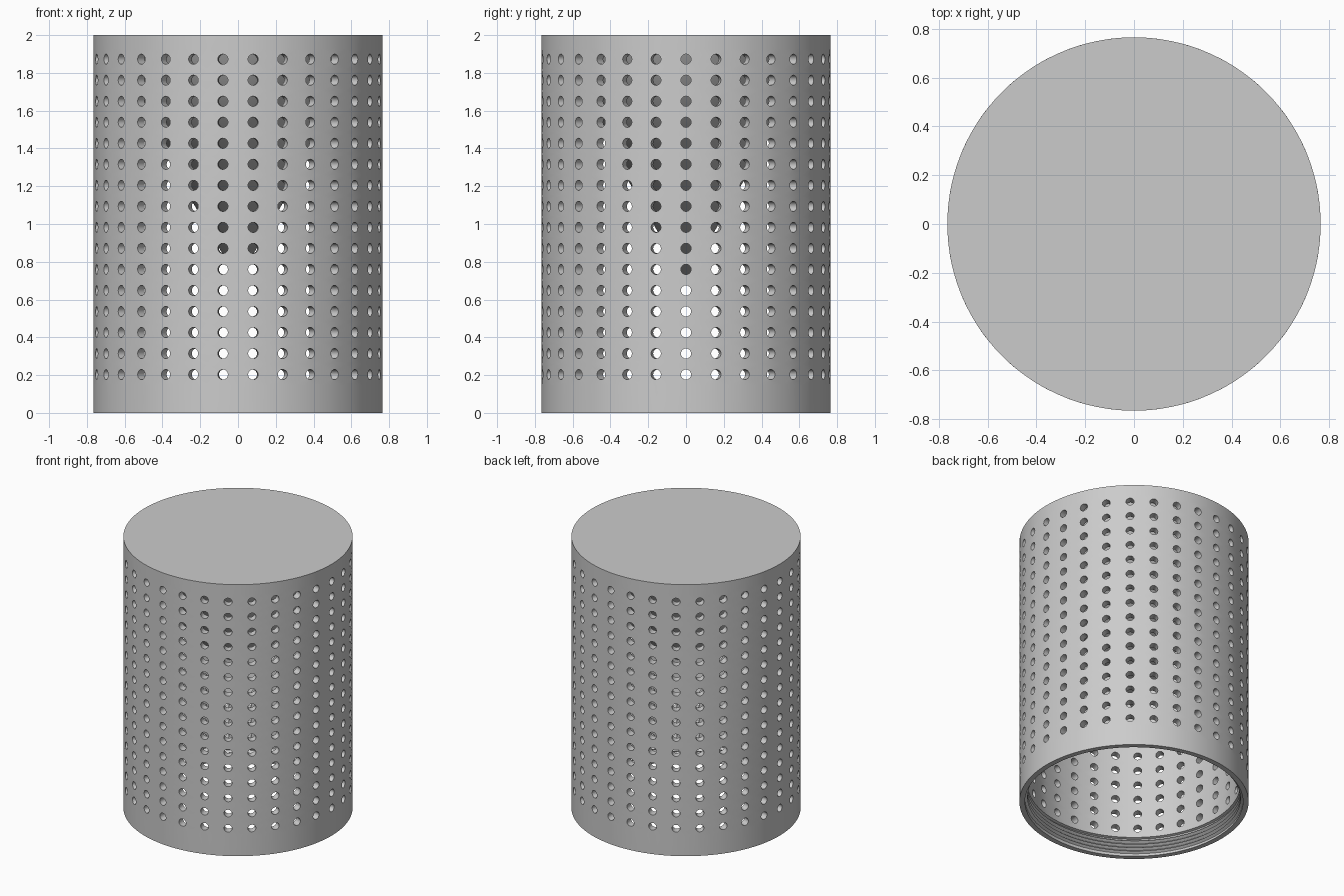
import bpy
import bmesh
from math import sin, cos, asin, tan, pi, radians

if "Cube" in bpy.data.objects:
    bpy.data.objects.remove(bpy.data.objects["Cube"], do_unlink=True)

OUTER, INNER, BORE = 0.765, 0.71, 0.728
HEIGHT = 2.0
COLUMNS, ROWS = 30, 16
FIRST_Z, PITCH_Z = 0.203, 0.1113
HOLE_R, SIDES = 0.027, 16
HALF_ANGLE = pi / COLUMNS
LOW = FIRST_Z - PITCH_Z / 2
HIGH = LOW + ROWS * PITCH_Z
CONE_TIP = 0.70

grey = bpy.data.materials.new("grey")
grey.use_nodes = True
colour = (0.6, 0.6, 0.6, 1)
grey.diffuse_color = colour
grey.node_tree.nodes["Principled BSDF"].inputs["Base Color"].default_value = colour


def finish(bm, name):
    """Weld, orient and shade a mesh, then link it as an object."""
    bmesh.ops.remove_doubles(bm, verts=bm.verts, dist=1e-5)
    bmesh.ops.recalc_face_normals(bm, faces=bm.faces)
    mesh = bpy.data.meshes.new(name)
    bm.to_mesh(mesh)
    bm.free()
    mesh.materials.append(grey)
    obj = bpy.data.objects.new(name, mesh)
    bpy.context.collection.objects.link(obj)
    bpy.ops.object.select_all(action="DESELECT")
    obj.select_set(True)
    bpy.context.view_layer.objects.active = obj
    bpy.ops.object.shade_smooth_by_angle(angle=radians(30))
    return obj


def point(bm, r, angle, z):
    return bm.verts.new((r * cos(angle), r * sin(angle), z))


def bridge(bm, a, b):
    """Join two closed loops of equal length with quads."""
    for i in range(len(a)):
        j = (i + 1) % len(a)
        bm.faces.new((a[i], a[j], b[j], b[i]))


def cell_loops(bm, r, angle, z):
    """Rectangular border and round hole rim of one cell on a wall."""
    border, rim = [], []
    for i in range(SIDES):
        u, v = cos(2 * pi * i / SIDES), sin(2 * pi * i / SIDES)
        s = max(abs(u), abs(v))
        border.append(point(bm, r, angle + HALF_ANGLE * u / s, z + PITCH_Z / 2 * v / s))
        rim.append(point(bm, r, angle + asin(HOLE_R * u / r), z + HOLE_R * v))
    bridge(bm, border, rim)
    return rim


# Perforated wall, one cell per hole
bm = bmesh.new()
for c in range(COLUMNS):
    for k in range(ROWS):
        angle, z = 2 * HALF_ANGLE * c, FIRST_Z + PITCH_Z * k
        bridge(bm, cell_loops(bm, OUTER, angle, z), cell_loops(bm, INNER, angle, z))

# Plain bands, using the same divisions as the cell borders
t = tan(pi / 8)
steps = [HALF_ANGLE * (2 * c + f) for c in range(COLUMNS) for f in (-1, -t, 0, t)]


def ring(r, z):
    return [point(bm, r, a, z) for a in steps]


# Lower band with a wider bore for the thread
profile = [(OUTER, LOW), (OUTER, 0), (BORE, 0), (BORE, 0.13), (INNER, 0.135), (INNER, LOW)]
rings = [ring(*p) for p in profile]
for a, b in zip(rings, rings[1:]):
    bridge(bm, a, b)

# Upper band and closed top
top = ring(OUTER, HEIGHT)
bridge(bm, ring(OUTER, HIGH), top)
bm.faces.new(top)

# Inner cone pointing down from the top
base = ring(INNER, HIGH)
tip = bm.verts.new((0, 0, CONE_TIP))
for i in range(len(base)):
    bm.faces.new((base[i], base[(i + 1) % len(base)], tip))
finish(bm, "perforated_drum")

# Screw thread inside the mouth
bm = bmesh.new()
SEGMENTS, TURNS, PITCH = 120, 4, 0.026
previous = None
for i in range(SEGMENTS * TURNS + 1):
    angle = 2 * pi * i / SEGMENTS
    z = 0.014 + PITCH * i / SEGMENTS
    section = [point(bm, BORE + 0.002, angle, z - PITCH / 2),
               point(bm, INNER, angle, z),
               point(bm, BORE + 0.002, angle, z + PITCH / 2)]
    if previous:
        bridge(bm, previous, section)
    else:
        bm.faces.new(section)
    previous = section
bm.faces.new(previous)
bmesh.ops.recalc_face_normals(bm, faces=bm.faces)
# Lift the ridges slightly apart so neighbouring turns stay separate
for v in bm.verts:
    v.co.z += 0.0002 if v.index % 2 else 0
finish(bm, "screw_thread")
